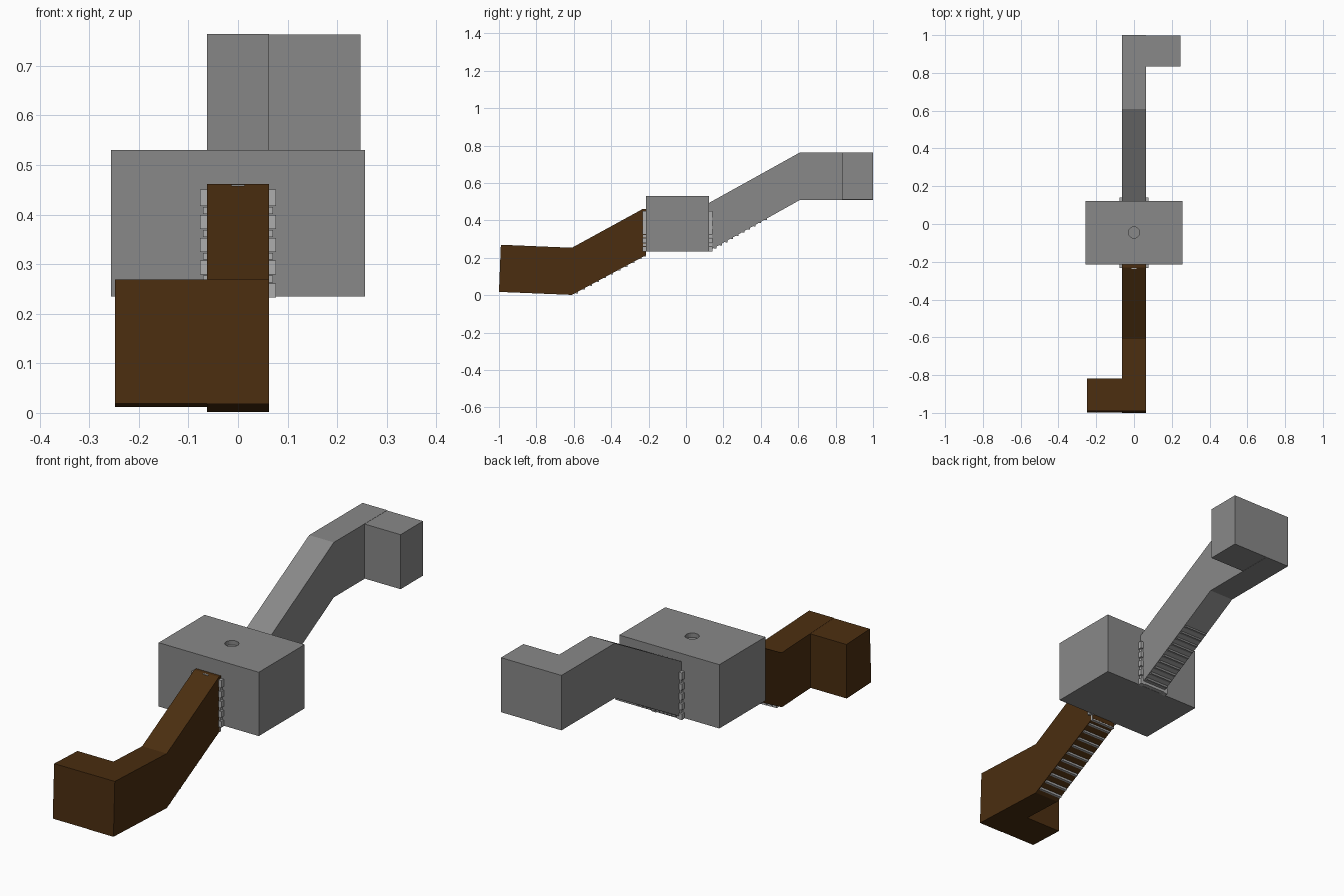
import bpy, bmesh
from mathutils import Vector

if "Cube" in bpy.data.objects:
    bpy.data.objects.remove(bpy.data.objects["Cube"])


def material(name, rgb):
    m = bpy.data.materials.new(name)
    m.use_nodes = True
    m.diffuse_color = (*rgb, 1)
    m.node_tree.nodes["Principled BSDF"].inputs["Base Color"].default_value = (*rgb, 1)
    return m


STONE = material("grey stone", (0.25, 0.25, 0.25))
TRIM = material("pale stone", (0.42, 0.42, 0.42))
EARTH = material("brown earth", (0.07, 0.027, 0.005))


def finish(name, bm, mat):
    bmesh.ops.recalc_face_normals(bm, faces=bm.faces)
    mesh = bpy.data.meshes.new(name)
    bm.to_mesh(mesh)
    bm.free()
    mesh.materials.append(mat)
    ob = bpy.data.objects.new(name, mesh)
    bpy.context.collection.objects.link(ob)
    return ob


def add_box(bm, lo, hi):
    lo, hi = Vector(lo), Vector(hi)
    verts = bmesh.ops.create_cube(bm, size=1)["verts"]
    for v in verts:
        v.co = (lo + hi) / 2 + v.co * (hi - lo)


def extrude_profile(bm, profile, x0, x1):
    """Side profile of (y, z) points swept from x0 to x1."""
    face = bm.faces.new([bm.verts.new((x0, y, z)) for y, z in profile])
    swept = bmesh.ops.extrude_face_region(bm, geom=[face])["geom"]
    for v in swept:
        if isinstance(v, bmesh.types.BMVert):
            v.co.x = x1


# Central chamber with a shallow round recess in its roof
bm = bmesh.new()
add_box(bm, (-0.256, -0.214, 0.235), (0.256, 0.122, 0.53))
room = finish("chamber", bm, STONE)
bpy.ops.mesh.primitive_cylinder_add(vertices=24, radius=0.03, depth=0.04,
                                    location=(0, -0.045, 0.53))
cutter = bpy.context.object
cutter.name = "recess_cutter"
cutter.hide_render = True
cut = room.modifiers.new("recess", "BOOLEAN")
cut.operation = "DIFFERENCE"
cut.object = cutter
bpy.context.view_layer.objects.active = room
bpy.ops.object.modifier_apply(modifier=cut.name)
bpy.data.objects.remove(cutter)

W = 0.063  # half width of both passages

# Rising grey passage and its side turn
bm = bmesh.new()
extrude_profile(bm, [(0.12, 0.24), (0.15, 0.253), (0.61, 0.51), (1, 0.51),
                     (1, 0.764), (0.61, 0.764), (0.12, 0.492)], -W, W)
finish("upper_passage", bm, STONE)
bm = bmesh.new()
add_box(bm, (W - 0.001, 0.835, 0.511), (0.247, 0.999, 0.763))
finish("upper_turn", bm, STONE)

# Descending brown passage and its side turn
bm = bmesh.new()
extrude_profile(bm, [(-0.214, 0.213), (-0.23, 0.206), (-0.61, 0.002), (-1, 0.018),
                     (-0.99, 0.27), (-0.61, 0.254), (-0.23, 0.462), (-0.214, 0.462)], -W, W)
finish("lower_passage", bm, EARTH)
bm = bmesh.new()
extrude_profile(bm, [(-0.82, 0.0115), (-0.999, 0.0185), (-0.989, 0.269), (-0.818, 0.262)],
                -0.248, -W + 0.001)
finish("lower_turn", bm, EARTH)

# Door surrounds: alternating wide and narrow blocks up both jambs
for name, y0, y1 in (("front", -0.232, -0.212), ("back", 0.12, 0.141)):
    bm = bmesh.new()
    for side in (-1, 1):
        for i in range(5):
            z = 0.233 + i * 0.046
            top = z + (0.034 if i == 4 else 0.028)
            xs = sorted((side * 0.055, side * 0.077))
            add_box(bm, (xs[0], y0, z), (xs[1], y1, top))
            if i < 4:
                xs = sorted((side * 0.055, side * 0.071))
                add_box(bm, (xs[0], y0 + 0.003, z + 0.03), (xs[1], y1 - 0.003, z + 0.044))
    finish(name + "_door_blocks", bm, TRIM)

# Keystone tip showing through the lower passage roof
bm = bmesh.new()
add_box(bm, (-0.013, -0.238, 0.452), (0.013, -0.225, 0.461))
finish("keystone", bm, TRIM)

# Stair treads breaking through the sloping undersides
for name, y0, z0, y1, z1, count, mat in (
        ("upper", 0.15, 0.253, 0.42, 0.404, 10, STONE),
        ("lower", -0.59, 0.013, -0.25, 0.195, 10, TRIM)):
    bm = bmesh.new()
    for i in range(count):
        t = i / (count - 1)
        y, z = y0 + (y1 - y0) * t, z0 + (z1 - z0) * t
        drop = 0.004 * (1 - 0.6 * t)
        add_box(bm, (-W + 0.004, y, z - drop), (W - 0.004, y + 0.012, z + 0.012))
    finish(name + "_stair_treads", bm, mat)

# Door sills
bm = bmesh.new()
add_box(bm, (-W, -0.226, 0.206), (W, -0.2145, 0.236))
add_box(bm, (-W, 0.122, 0.236), (W, 0.141, 0.25))
finish("door_sills", bm, TRIM)
